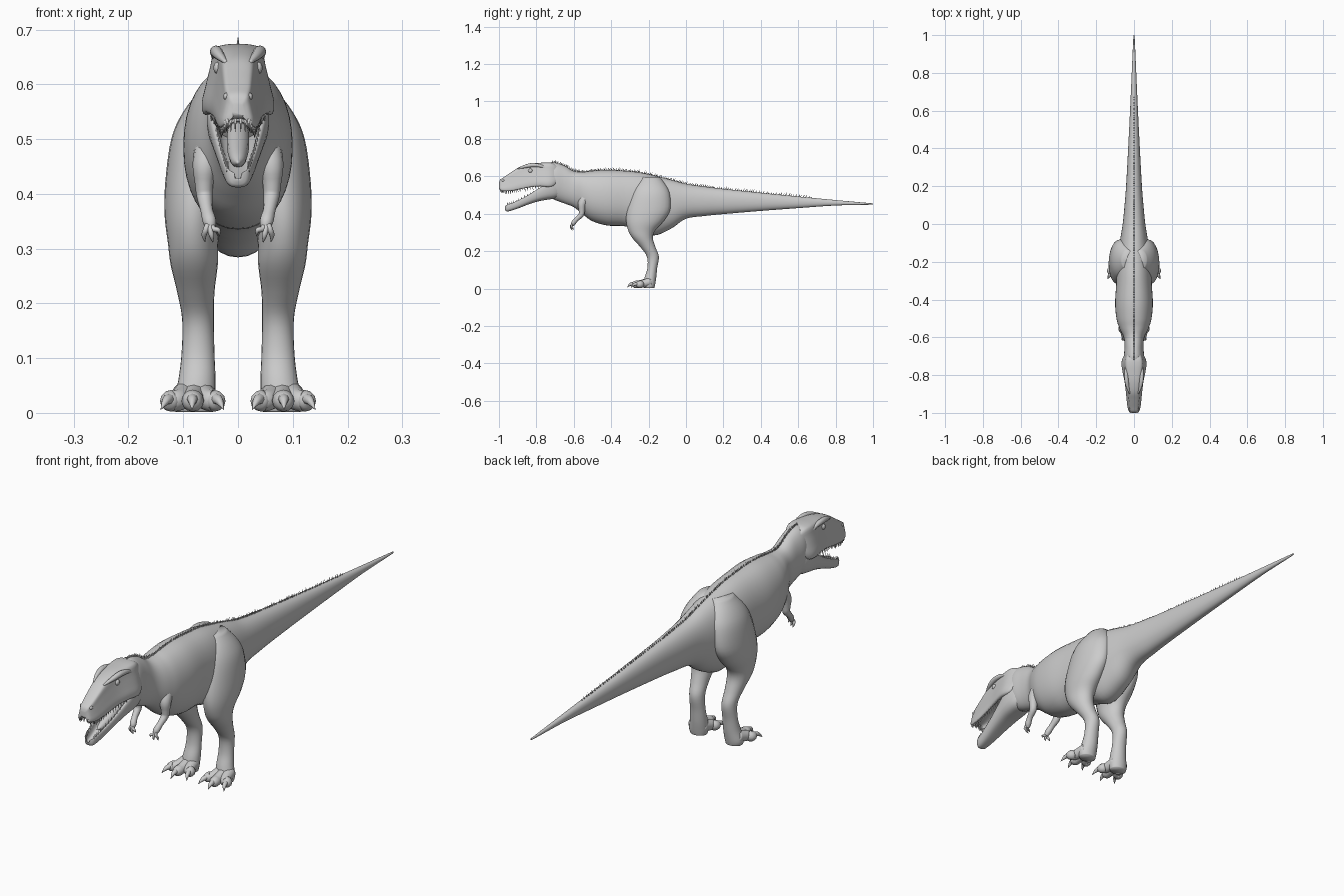
import bpy, bmesh, math, random
from mathutils import Vector

if "Cube" in bpy.data.objects:
    bpy.data.objects.remove(bpy.data.objects["Cube"])

random.seed(4)


def spline(pts, steps, closed=False):
    """Catmull-Rom interpolation of equal-length tuples."""
    n, out = len(pts), []
    for i in range(n if closed else n - 1):
        idx = [(i + k) % n if closed else min(max(i + k, 0), n - 1) for k in (-1, 0, 1, 2)]
        p = [pts[j] for j in idx]
        for s in range(steps):
            t = s / steps
            out.append(tuple(0.5 * (2 * b + (c - a) * t + (2 * a - 5 * b + 4 * c - d) * t * t
                                    + (3 * b - a - 3 * c + d) * t ** 3) for a, b, c, d in zip(*p)))
    if not closed:
        out.append(tuple(pts[-1]))
    return out


def build(name, shells, mirror=False):
    """Skin each list of rings into a closed shell; all shells form one object."""
    bm = bmesh.new()
    for rings in shells:
        vs = [[bm.verts.new(p) for p in r] for r in rings]
        n = len(vs[0])
        for a, b in zip(vs, vs[1:]):
            for i in range(n):
                bm.faces.new((a[i], a[(i + 1) % n], b[(i + 1) % n], b[i]))
        bm.faces.new(vs[0])
        bm.faces.new(vs[-1])
    bmesh.ops.recalc_face_normals(bm, faces=bm.faces)
    me = bpy.data.meshes.new(name)
    bm.to_mesh(me)
    bm.free()
    me.shade_smooth()
    ob = bpy.data.objects.new(name, me)
    bpy.context.collection.objects.link(ob)
    if mirror:
        ob.modifiers.new("mirror", "MIRROR").use_mirror_merge = False
    return ob


def circle(n, power=1.0):
    f = lambda v: math.copysign(abs(v) ** power, v)
    return [(f(math.cos(2 * math.pi * i / n)), f(math.sin(2 * math.pi * i / n))) for i in range(n)]


def mirrored(half):
    """Closed section from its right half, top centre to bottom centre."""
    return spline(half + [(-x, z) for x, z in half[-2:0:-1]], 3, True)


def along_y(stations, section):
    """Stations are (y, bottom, top, half width)."""
    return [[(u * w, y, (b + t) / 2 + v * (t - b) / 2) for u, v in section] for y, b, t, w in stations]


def tube(path, n=12, steps=4):
    """Path points are (x, y, z, radius)."""
    pts = spline(path, steps)
    rings = []
    for i, p in enumerate(pts):
        d = (Vector(pts[min(i + 1, len(pts) - 1)][:3]) - Vector(pts[max(i - 1, 0)][:3])).normalized()
        s = d.cross(Vector((1, 0, 0))).normalized()
        u = d.cross(s)
        rings.append([Vector(p[:3]) + (s * a + u * b) * max(p[3], 0.0004) for a, b in circle(n)])
    return rings


def spike(base, tip, r, n=6):
    return tube([(*base, r), (*tip, 0.0004)], n, 1)


def ball(c, r):
    return [[(c[0] + r[0] * math.sin(a) * u, c[1] + r[1] * math.sin(a) * v, c[2] + r[2] * math.cos(a))
             for u, v in circle(14)] for a in [0.03 + k * (math.pi - 0.06) / 9 for k in range(10)]]


# Neck, trunk and tail
body = spline([
    (-.755, .51, .655, .03), (-.71, .478, .674, .052), (-.65, .455, .657, .05), (-.60, .435, .628, .055),
    (-.55, .395, .624, .078), (-.50, .36, .63, .093), (-.42, .337, .635, .10), (-.33, .333, .63, .095),
    (-.25, .31, .622, .092), (-.17, .284, .605, .087), (-.08, .32, .582, .073), (0, .373, .56, .06),
    (.1, .388, .545, .05), (.2, .398, .533, .042), (.4, .415, .512, .031), (.6, .43, .492, .021),
    (.8, .444, .473, .012), (.98, .448, .457, .004), (1, .451, .455, .001)], 5)
build("body_and_tail", [along_y(body, circle(36, .93))])

# Skull with hollow palate
skull = spline([
    (-1, .54, .565, .012), (-.993, .528, .582, .026), (-.97, .522, .598, .034), (-.93, .524, .625, .039),
    (-.89, .532, .65, .043), (-.835, .543, .666, .05), (-.78, .548, .672, .061), (-.74, .545, .674, .066),
    (-.71, .55, .67, .06), (-.68, .575, .65, .043)], 4)
build("skull", [along_y(skull, mirrored([
    (0, 1), (.4, .97), (.66, .84), (.76, .4), (.9, -.2), (1, -.65), (.96, -.97), (.76, -1), (.62, -.7), (0, -.6)]))])

# Open lower jaw
jaw = spline([
    (-.968, .425, .438, .008), (-.957, .412, .446, .022), (-.91, .424, .465, .031), (-.85, .447, .495, .041),
    (-.79, .466, .532, .051), (-.74, .475, .562, .057), (-.70, .482, .565, .052), (-.66, .50, .55, .035)], 4)
build("lower_jaw", [along_y(jaw, mirrored([
    (0, 1 - 1.35), (.5, -.3), (.7, .3), (.78, .97), (.95, .97), (1, .3), (.88, -.5), (.55, -.92), (0, -1)]))])
build("tongue", [tube([(0, -.75, .515, .02), (0, -.82, .483, .02), (0, -.88, .462, .014), (0, -.91, .457, .002)])])

# Teeth along both jaw edges
upper, lower = [], []
for y, b, t, w in spline(skull[3:24], 1)[::1]:
    upper.append(spike((w * .86, y, b + .006), (w * .83, y + .004, b - random.uniform(.012, .02)), .0036))
for k in range(3):
    upper.append(spike((.005 + .008 * k, -.985 + .002 * k, .538), (.005 + .008 * k, -.98, .513), .0033))
for y, b, t, w in jaw[4:15]:
    lower.append(spike((w * .85, y, t - .006), (w * .83, y + .004, t + random.uniform(.01, .016)), .0034))
build("upper_teeth", upper, True)
build("lower_teeth", lower, True)

# Eyes, brow ridges and nostrils
build("eyes", [ball((.037, -.832, .63), (.008, .012, .011))], True)
build("brow_ridges", [tube([(.022, -.90, .64, .003), (.034, -.86, .653, .009), (.04, -.82, .66, .011),
                            (.042, -.775, .655, .008), (.042, -.74, .64, .003)])], True)
build("nostrils", [ball((.021, -.978, .578), (.006, .009, .007))], True)

# Hind legs: stations (z, x centre, y centre, x radius, y radius)
leg = spline([
    (.595, .03, -.19, .035, .05), (.55, .05, -.19, .05, .085), (.50, .065, -.19, .057, .105),
    (.42, .078, -.20, .055, .115), (.36, .082, -.22, .052, .10), (.31, .082, -.237, .046, .072),
    (.27, .08, -.232, .043, .055), (.22, .077, -.203, .034, .04), (.17, .073, -.177, .029, .032),
    (.11, .073, -.18, .03, .026), (.06, .075, -.19, .034, .031), (.02, .08, -.197, .038, .032),
    (.002, .08, -.197, .034, .028)], 4)
build("hind_legs", [[[(x + a * u, y + b * v, z) for u, v in circle(24)] for z, x, y, a, b in leg]], True)

# Toes and claws
toes, toe_claws = [], []
for x0, x1, x2, y in ((.065, .043, .026, -.262), (.08, .083, .084, -.282), (.095, .122, .141, -.26)):
    toes.append(tube([(x0, -.19, .035, .024), (x0 * .5 + x1 * .5, y * .5 - .108, .024, .02),
                      (x1, y + .015, .022, .02), (x1 * .8 + x2 * .2, y, .021, .015),
                      (x1 * .7 + x2 * .3, y - .008, .02, .003)]))
    toe_claws.append(tube([(x1 * .9 + x2 * .1, y + .006, .026, .011), (x1 * .5 + x2 * .5, y - .016, .022, .008),
                           (x2, y - .032, .006, .0005)], 8))
build("toes", toes, True)
build("toe_claws", toe_claws, True)

# Small arms with clawed hands
build("arms", [tube([(.05, -.53, .50, .026), (.06, -.555, .455, .023), (.062, -.557, .42, .017),
                     (.061, -.56, .395, .0145), (.057, -.585, .37, .0115), (.052, -.602, .35, .0125),
                     (.049, -.608, .336, .007)])], True)
fingers = [tube([(.052, -.602, .35, .007), ((.052 + x) / 2 + .001, -.613, .336, .0055),
                 (x, y, z + .012, .0045), (x - .002, y + .006, z, .0005)], 8)
           for x, y, z in ((.036, -.617, .322), (.048, -.614, .311), (.062, -.607, .312))]
build("fingers", fingers, True)

# Row of small spines down the back
spines = []
for a, b in zip(body[4:], body[5:78]):
    count = max(2, round((b[0] - a[0]) / .012))
    for k in range(count):
        f = (k + random.uniform(-.2, .2)) / count
        y, z = a[0] + (b[0] - a[0]) * f, a[2] + (b[2] - a[2]) * f
        h = random.uniform(.006, .014)
        spines.append(spike((0, y, z - .004), (0, y + h * .6, z + h), .0032, 4))
build("back_spines", spines)
